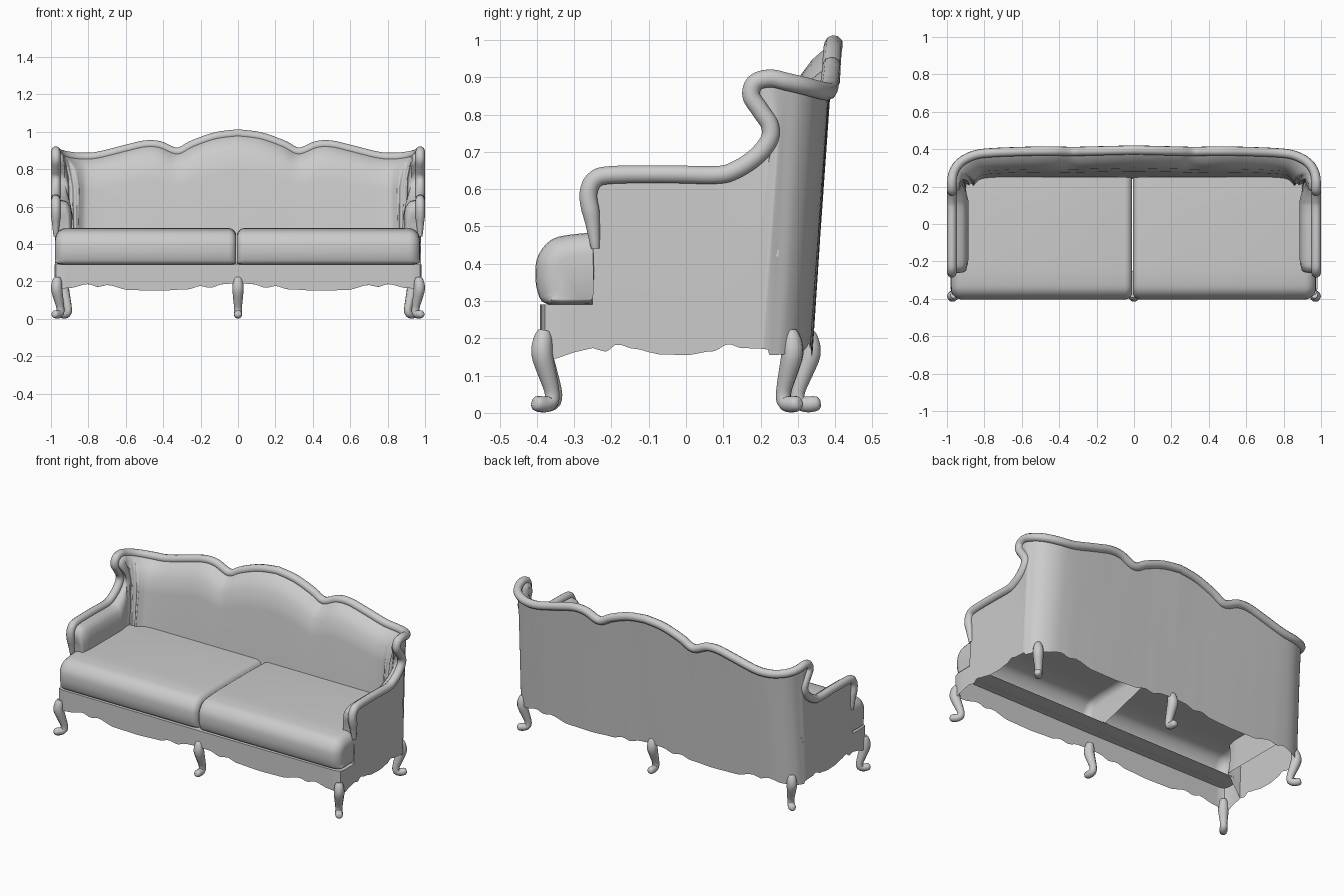
import bpy, bmesh, math
from mathutils import Vector

if "Cube" in bpy.data.objects:
    bpy.data.objects.remove(bpy.data.objects["Cube"])

mat = bpy.data.materials.new("plain_grey")
mat.diffuse_color = (0.6, 0.6, 0.6, 1)
mat.use_nodes = True
mat.node_tree.nodes["Principled BSDF"].inputs["Base Color"].default_value = mat.diffuse_color


def finish(ob, angle=40):
    ob.data.materials.clear()
    ob.data.materials.append(mat)
    bpy.ops.object.select_all(action='DESELECT')
    ob.select_set(True)
    bpy.context.view_layer.objects.active = ob
    bpy.ops.object.shade_smooth_by_angle(angle=math.radians(angle))


def loft(name, columns, caps=False, angle=40):
    """Skin a list of equally long point columns."""
    bm = bmesh.new()
    cols = [[bm.verts.new(p) for p in c] for c in columns]
    for a, b in zip(cols, cols[1:]):
        for i in range(len(a) - 1):
            bm.faces.new((a[i], a[i + 1], b[i + 1], b[i]))
    if caps:
        bm.faces.new(cols[0])
        bm.faces.new(cols[-1])
    bmesh.ops.recalc_face_normals(bm, faces=bm.faces)
    me = bpy.data.meshes.new(name)
    bm.to_mesh(me)
    bm.free()
    ob = bpy.data.objects.new(name, me)
    bpy.context.collection.objects.link(ob)
    finish(ob, angle)


def tube(name, pts, radii):
    """Round tube with a radius for each point."""
    cu = bpy.data.curves.new(name, 'CURVE')
    cu.dimensions = '3D'
    cu.bevel_depth = 1
    cu.bevel_resolution = 3
    cu.use_fill_caps = True
    sp = cu.splines.new('POLY')
    sp.points.add(len(pts) - 1)
    for q, p, r in zip(sp.points, pts, radii):
        q.co = (*p, 1)
        q.radius = r
    ob = bpy.data.objects.new(name, cu)
    bpy.context.collection.objects.link(ob)
    bpy.ops.object.select_all(action='DESELECT')
    ob.select_set(True)
    bpy.context.view_layer.objects.active = ob
    bpy.ops.object.convert(target='MESH')
    finish(bpy.context.view_layer.objects.active, 60)


def smooth(rows, n):
    """Catmull-Rom resampling of rows of numbers."""
    out = []
    for i in range(len(rows) - 1):
        p = [rows[max(0, min(len(rows) - 1, i + k))] for k in (-1, 0, 1, 2)]
        for s in range(n):
            t = s / n
            out.append([0.5 * (2 * b + (c - a) * t + (2 * a - 5 * b + 4 * c - d) * t * t
                               + (3 * b - a - 3 * c + d) * t ** 3) for a, b, c, d in zip(*p)])
    return out + [list(rows[-1])]


def lookup(table, v):
    for (a, za), (b, zb) in zip(table, table[1:]):
        if v <= b:
            t = max(0, (v - a) / (b - a))
            t = t * t * (3 - 2 * t)
            return za + (zb - za) * t
    return table[-1][1]


# Scalloped lower edges: along the width and along the depth
WIDE = [(0, .19), (.08, .185), (.15, .165), (.2, .175), (.27, .157), (.42, .15), (.58, .153),
        (.7, .18), (.75, .17), (.8, .185), (.9, .165), (.98, .155)]
DEEP = [(-.39, .145), (-.35, .145), (-.26, .175), (-.215, .165), (-.185, .184), (-.14, .172),
        (-.07, .157), (0, .155), (.07, .165), (.115, .184), (.15, .174), (.2, .172), (.26, .162)]

# Arm and wing stations: rail y, z, middle y, z, foot y
SIDE = [(-.243, .44, -.25, .32, -.252), (-.252, .52, -.247, .36, -.25),
        (-.262, .585, -.235, .42, -.24), (-.245, .625, -.21, .43, -.22),
        (-.20, .638, -.18, .43, -.19), (-.05, .64, -.05, .42, -.05),
        (.08, .638, .07, .42, .06), (.13, .65, .12, .45, .10),
        (.185, .685, .17, .52, .14), (.222, .73, .21, .62, .16),
        (.225, .77, .225, .69, .17), (.20, .81, .232, .73, .18),
        (.175, .85, .238, .75, .19), (.185, .885, .244, .76, .20), (.225, .897, .25, .755, .21)]
# Corner and back stations: x, rail y, z, foot x, y
BACK = [(.967, .27, .888, .972, .232), (.945, .312, .878, .955, .264), (.905, .346, .869, .915, .298),
        (.84, .372, .863, .85, .323), (.75, .382, .868, .75, .333), (.60, .388, .905, .60, .336),
        (.50, .39, .928, .50, .337), (.42, .39, .925, .42, .338), (.325, .388, .890, .325, .338),
        (.24, .39, .93, .24, .339), (.12, .393, .972, .12, .34), (0, .396, .988, 0, .34)]
rows = [(.974, ry, rz, .978, my, mz, .978, fy) for ry, rz, my, mz, fy in SIDE]
for x, ry, rz, fx, fy in BACK:
    rows.append((x, ry, rz, x, fy + (ry - fy) * .75, .17 + (rz - .17) * .75, fx, fy))
half = smooth(rows, 6)
full = half + [[-r[0], r[1], r[2], -r[3], r[4], r[5], -r[6], r[7]] for r in reversed(half[:-1])]
count = len(full) - 1

# Upholstered shell: outer wall, over the rail line, padded inner wall
columns = []
for i, r in enumerate(full):
    a, b = full[max(0, i - 1)], full[min(count, i + 1)]
    t = Vector((b[6] - a[6], b[7] - a[7], 0)).normalized()
    n = Vector((-t.y, t.x, 0))
    side, back = n.x ** 2, n.y ** 2
    corner = 4 * side * back * .03
    rail, mid = Vector(r[:3]), Vector(r[3:6])
    zf = lookup(DEEP, r[7]) if r[7] < .22 else lookup(WIDE, abs(r[6]))
    foot = Vector((r[6], r[7], zf))
    seat = Vector((r[6], r[7], .3))
    # padding is slimmer on the wings and at the arm fronts
    wing = 1 - .45 * max(0, min(1, (r[2] - .65) / .1))
    arm = side * wing * min(1, .7 + .3 * min(i, count - i) / 24)
    columns.append([foot, foot.lerp(mid, .5), mid, rail,
                    rail.lerp(mid, .05) + n * (.055 * arm + .022 * back),
                    rail.lerp(mid, .2) + n * (.080 * arm + .055 * back + corner * .5),
                    rail.lerp(mid, .45) + n * (.090 * arm + .09 * back + corner * .8),
                    mid + n * (.088 * (arm + side) / 2 + .10 * back + corner),
                    seat + n * (.088 * side + .10 * back + corner)])
loft("upholstered_shell", columns, caps=True, angle=50)

# Rounded show rail along arms, wings and crest
path = [Vector(r[:3]) for r in full]
tube("show_rail", path, [.025 * min(1, .45 + min(i, count - i) / 14) for i in range(count + 1)])

# Front skirt with scalloped edge, returning to the arms
plan = [(.98, -.25), (.98, -.3), (.98, -.35), (.972, -.378), (.94, -.388)]
plan += [(.94 - .02 * k, -.388 - .004 * k / 47) for k in range(1, 48)]
plan += [(-x, y) for x, y in reversed(plan[:-1])]
skirt = []
for x, y in plan:
    z = lookup(DEEP, y) if abs(x) > .975 else lookup(WIDE, abs(x))
    skirt.append([(x, y, z), (x, y, .29), (x * .985, -.25, .29)])
loft("front_skirt", skirt)

# Seat cushions with rolled fronts and rounded ends
PROFILE = smooth([(-.25, .291), (-.37, .291), (-.398, .325), (-.404, .38), (-.395, .425),
                  (-.36, .465), (-.3, .479), (-.2, .484), (.1, .484), (.25, .48)], 3)


def section(x, inset):
    pts = []
    for i, (y, z) in enumerate(PROFILE):
        a, b = PROFILE[max(0, i - 1)], PROFILE[min(len(PROFILE) - 1, i + 1)]
        t = Vector((b[0] - a[0], b[1] - a[1])).normalized()
        lift = -t.x * inset
        pts.append((x, y + t.y * inset, z + (lift * .25 if lift > 0 else lift)))
    return pts


for name, x0, x1, r0, r1 in (("left_cushion", -.978, -.010, .06, .04),
                             ("right_cushion", -.006, .972, .04, .06)):
    arc = [math.radians(15 * k) for k in range(7)]
    cols = [section(x0 + r0 * (1 - math.cos(a)), r0 * (1 - math.sin(a))) for a in arc]
    cols += [section(x1 - r1 * (1 - math.cos(a)), r1 * (1 - math.sin(a))) for a in reversed(arc)]
    loft(name, cols, caps=True, angle=60)

# Curved legs: outward offset, height, radius
LEG = smooth([(0, .22, .017), (.004, .2, .026), (.008, .16, .03), (-.008, .11, .026),
              (-.025, .06, .021), (-.024, .032, .021), (-.004, .023, .022), (.016, .024, .022),
              (.03, .026, .018), (.036, .027, .008)], 3)
SPOTS = [("front_middle_leg", 0, -.378, 0, -1), ("back_middle_leg", 0, .325, 0, 1)]
for s, side in ((1, "right"), (-1, "left")):
    SPOTS += [("front_%s_leg" % side, s * .965, -.38, s * .6, -.8),
              ("back_%s_leg" % side, s * .927, .28, s * .7, .7)]
for name, x, y, dx, dy in SPOTS:
    tube(name, [(x + dx * o, y + dy * o, z) for o, z, r in LEG], [r for o, z, r in LEG])
